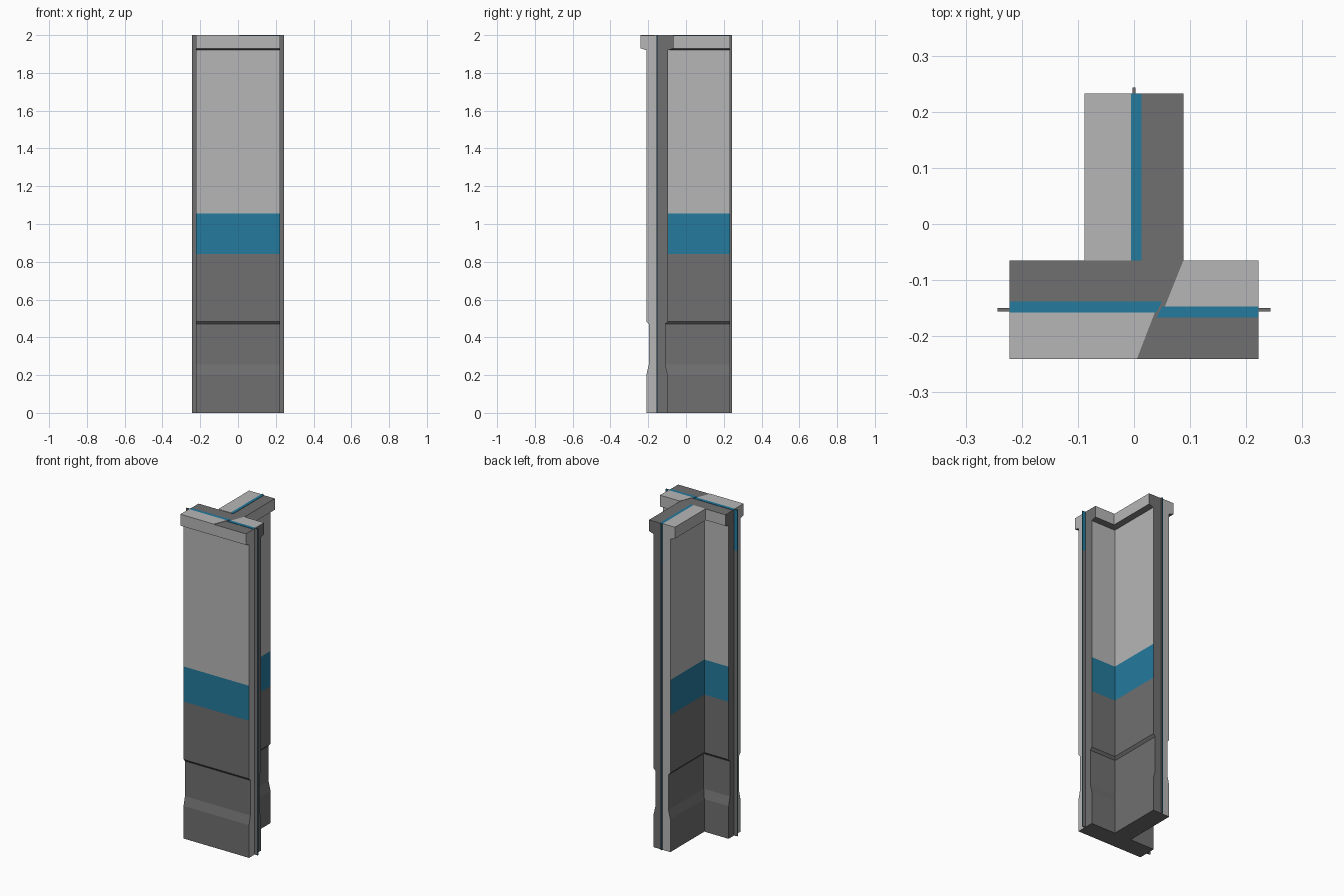
import bpy, bmesh

if "Cube" in bpy.data.objects:
    bpy.data.objects.remove(bpy.data.objects["Cube"])

C = -0.153            # centre line of the cross bar
BAR, STEM = 0.222, 0.233
TOP = 2.0


def material(name, rgb):
    m = bpy.data.materials.new(name)
    m.diffuse_color = (*rgb, 1)
    m.use_nodes = True
    m.node_tree.nodes["Principled BSDF"].inputs["Base Color"].default_value = m.diffuse_color
    return m


MATS = [material("light_grey", (0.47, 0.47, 0.47)),
        material("dark_grey", (0.16, 0.16, 0.16)),
        material("blue", (0.018, 0.195, 0.335))]
LIGHT, DARK, BLUE = range(3)


def finish(name, bm):
    bmesh.ops.recalc_face_normals(bm, faces=bm.faces)
    me = bpy.data.meshes.new(name)
    bm.to_mesh(me)
    bm.free()
    for m in MATS:
        me.materials.append(m)
    ob = bpy.data.objects.new(name, me)
    bpy.context.collection.objects.link(ob)
    return ob


def loft(bm, rings):
    loops = [[bm.verts.new(p) for p in ring] for ring in rings]
    n = len(loops[0])
    for a, b in zip(loops, loops[1:]):
        for i in range(n):
            j = (i + 1) % n
            bm.faces.new((a[i], a[j], b[j], b[i]))
    bm.faces.new(loops[0][::-1])
    bm.faces.new(loops[-1])


def t_ring(z, h):
    # T-shaped outline with half thickness h; the ends are split at mid-width
    pts = [(-BAR, C - h), (BAR, C - h), (BAR, C), (BAR, C + h), (h, C + h),
           (h, STEM), (0, STEM), (-h, STEM), (-h, C + h), (-BAR, C + h), (-BAR, C)]
    return [(x, y, z) for x, y in pts]


# Wall body: T outline swept up the thickness profile
profile = [(0, .057), (.2, .057), (.255, .044), (.47, .044), (.485, .057), (.84, .057),
           (1.055, .057), (1.92, .057), (1.93, .088), (TOP - .002, .088)]
bm = bmesh.new()
loft(bm, [t_ring(z, h) for z, h in profile])
bm.normal_update()
for f in bm.faces:
    c, n = f.calc_center_median(), f.normal
    if abs(n.z) > 0.5:                                   # top, bottom, ledges
        f.material_index = DARK
    elif abs(c.x) > BAR - .001:                          # bar ends
        f.material_index = LIGHT if c.y < C else DARK
    elif c.y > STEM - .001:                              # stem end
        f.material_index = LIGHT if c.x < 0 else DARK
    else:                                                # panels by height
        f.material_index = LIGHT if c.z > 1.06 else BLUE if c.z > .84 else DARK
finish("wall_body", bm)


# Coloured inlay plates on the cap
def plate(name, pts, mat):
    bm = bmesh.new()
    loft(bm, [[(x, y, z) for x, y in pts] for z in (TOP - .002, TOP)])
    for f in bm.faces:
        f.material_index = mat
    finish(name, bm)


F, B = C - .088, C + .088
plate("cap_left_light", [(-BAR, F), (.005, F), (.037, -.158), (-BAR, -.158)], LIGHT)
plate("cap_left_blue", [(-BAR, -.158), (.04, -.158), (.05, -.138), (-BAR, -.138)], BLUE)
plate("cap_right_blue", [(.04, -.167), (BAR, -.167), (BAR, -.147), (.05, -.147)], BLUE)
plate("cap_right_light", [(.055, -.147), (BAR, -.147), (BAR, B), (.088, B)], LIGHT)
plate("cap_stem_light", [(-.088, B), (-.005, B), (-.005, STEM), (-.088, STEM)], LIGHT)
plate("cap_stem_blue", [(-.005, B), (.013, B), (.013, STEM), (-.005, STEM)], BLUE)


# Thin connecting fins on the three ends: blue outer edge, blue upper side
def fin(name, x0, x1, y0, y1, edge, side):
    bm = bmesh.new()
    loft(bm, [[(x0, y0, z), (x1, y0, z), (x1, y1, z), (x0, y1, z)] for z in (0, 1.75, TOP)])
    bmesh.ops.recalc_face_normals(bm, faces=bm.faces)
    bm.normal_update()
    for f in bm.faces:
        n, z = f.normal, f.calc_center_median().z
        is_edge = n.x * edge[0] + n.y * edge[1] > .9
        is_side = n.x * side[0] + n.y * side[1] > .9 and z > 1.75
        f.material_index = BLUE if is_edge or is_side else DARK
    finish(name, bm)


T = .003
fin("right_fin", BAR - .005, .243, C - T, C + T, (1, 0), (0, 1))
fin("left_fin", -.243, -BAR + .005, C - T, C + T, (-1, 0), (0, 1))
fin("stem_fin", -T, T, STEM - .005, .243, (0, 1), (-1, 0))
